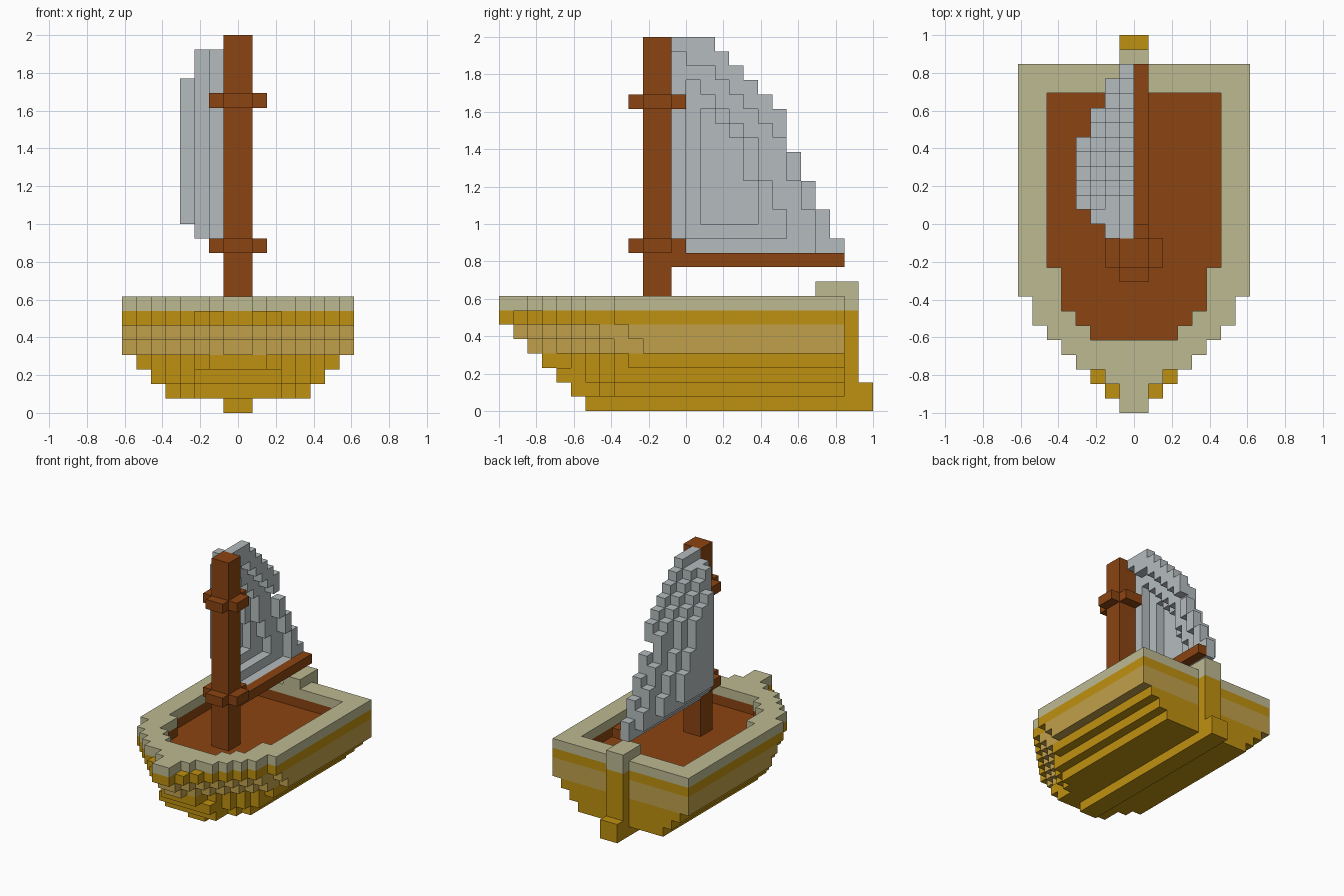
import bpy
import bmesh
from itertools import product

if "Cube" in bpy.data.objects:
    bpy.data.objects.remove(bpy.data.objects["Cube"])

U = 1 / 13  # edge length of one block


def material(name, rgb):
    m = bpy.data.materials.new(name)
    m.use_nodes = True
    m.diffuse_color = (*rgb, 1)
    bsdf = m.node_tree.nodes["Principled BSDF"]
    bsdf.inputs["Base Color"].default_value = (*rgb, 1)
    bsdf.inputs["Roughness"].default_value = 0.9
    return m


BROWN = material("brown wood", (0.258, 0.058, 0.006))
GOLD = material("golden wood", (0.520, 0.280, 0.005))
TAN = material("tan stripe", (0.527, 0.352, 0.070))
BEIGE = material("beige trim", (0.509, 0.490, 0.287))
GREY = material("sail cloth", (0.460, 0.505, 0.520))


def box(x0, x1, y0, y1, z0, z1):
    return set(product(range(x0, x1), range(y0, y1), range(z0, z1)))


def row(w, y, z):
    return box(-w, w, y, y + 1, z, z + 1)


def blocks(name, cells, mats, rule=lambda z: 0):
    """Skin a set of unit blocks, keeping only the outer faces."""
    bm = bmesh.new()
    verts = {}

    def vert(p):
        if p not in verts:
            verts[p] = bm.verts.new([c * U for c in p])
        return verts[p]

    for cell in sorted(cells):
        for axis, side in product(range(3), (0, 1)):
            near = list(cell)
            near[axis] += 2 * side - 1
            if tuple(near) in cells:
                continue
            ring = []
            for a, b in ((0, 0), (1, 0), (1, 1), (0, 1)):
                p = list(cell)
                p[axis] += side
                p[(axis + 1) % 3] += a
                p[(axis + 2) % 3] += b
                ring.append(vert(tuple(p)))
            face = bm.faces.new(ring if side else ring[::-1])
            face.material_index = rule(cell[2])
    mesh = bpy.data.meshes.new(name)
    bm.to_mesh(mesh)
    bm.free()
    for m in mats:
        mesh.materials.append(m)
    obj = bpy.data.objects.new(name, mesh)
    bpy.context.collection.objects.link(obj)
    return obj


# Half widths of the hull and of the deck opening along the boat
def bow(y):
    if y < -6:
        return max(y + 14, 1)
    return 7 if y < -5 else 8


def opening(y):
    if not -8 <= y < 9:
        return 0
    return 6 if y >= -3 else 5 if y >= -6 else y + 11


well = {y: opening(y) for y in range(-8, 9)}

# Deck floor with a low brown lining around it
floor = set().union(*(row(w, y, 5) for y, w in well.items()))
hole = {(x, y, 6) for x, y, z in floor}
lining = {(x + i, y + j, 6) for x, y, z in hole
          for i, j in product((-1, 0, 1), repeat=2)} - hole
blocks("deck", floor | lining, [BROWN])

# Hull: each layer is (greatest half width, bow setback, least half width)
layers = [(5, 4, 3), (6, 3, 3), (7, 3, 2), (8, 2, 1), (8, 1, 1), (8, 0, 1)]
hull = set()
for z, (widest, setback, least) in enumerate(layers, 1):
    for y in range(-7 - z, 11):
        hull |= row(max(min(bow(y - setback), widest), least), y, z)
hull -= floor | hole | lining
blocks("hull", hull, [GOLD, TAN], lambda z: int(z in (4, 5)))

# Gunwale
rim = set()
for y in range(-13, 11):
    w = max(bow(y) - 1, 1) if y < -10 else bow(y)
    rim |= row(w, y, 7)
rim -= {(x, y, 7) for x, y, z in hole}
blocks("gunwale", rim, [BEIGE])

# Keel and stern post
blocks("keel", box(-1, 1, -7, 13, 0, 1) | box(-1, 1, 12, 13, 1, 2), [GOLD])
blocks("stern_post", box(-1, 1, 11, 12, 1, 9) | box(-1, 1, 9, 12, 8, 9),
       [GOLD, BEIGE], lambda z: int(z >= 7))

# Mast with two cross-shaped collars, and the boom
mast = box(-1, 1, -3, -1, 6, 26)
for z in (11, 21):
    mast |= box(-2, 2, -3, -1, z, z + 1) | box(-1, 1, -4, 0, z, z + 1)
blocks("mast", mast, [BROWN])
blocks("boom", box(0, 1, -1, 11, 10, 11), [BROWN])


# Sail: four stepped sheets, each cut open where the next one bulges out
def edge(y):
    if y > 10:
        return 0
    return min(26, 27 - max(y, 1)) if y < 7 else 32 - 2 * y


def sheet(y0, y1, bottom, shift, drop):
    return {(y, z) for y in range(y0, y1)
            for z in range(bottom, edge(y + shift) - drop)}


outer = [sheet(-1, 11, 10, 0, 0), sheet(-1, 10, 11, 0, 1),
         sheet(0, 8, 12, 2, 0), sheet(1, 6, 13, 3, 0)]
cuts = [sheet(-1, 0, 11, 0, 1) | sheet(0, 9, 11, 0, 2),
        sheet(0, 7, 12, 2, 2), sheet(1, 5, 13, 3, 2), set()]
sail = {(-1 - i, y, z) for i in range(4) for y, z in outer[i] - cuts[i]}
blocks("sail", sail, [GREY])
